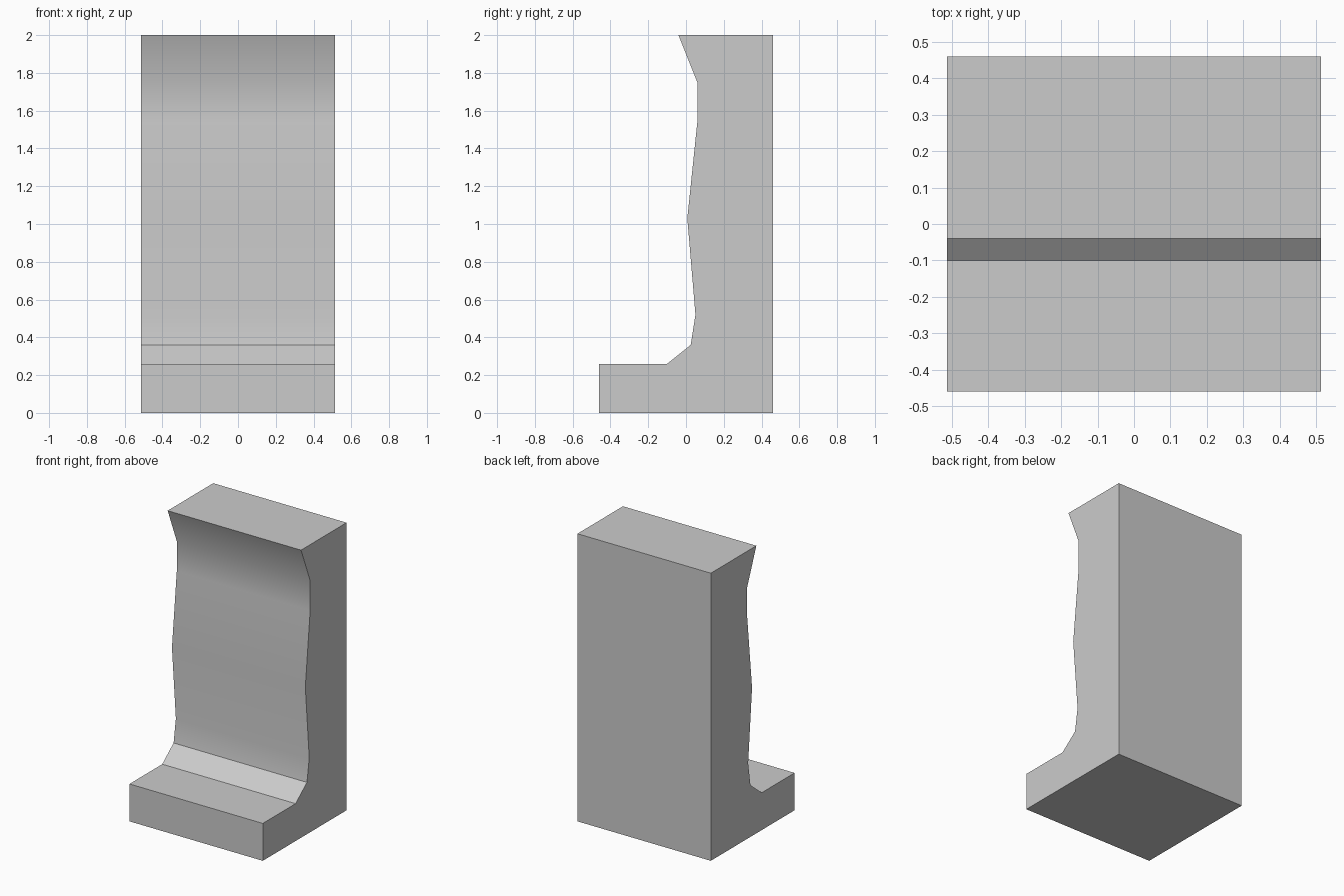
import bpy
import bmesh
from math import radians

cube = bpy.data.objects.get("Cube")
if cube:
    bpy.data.objects.remove(cube, do_unlink=True)

HALF_WIDTH = 0.513

# Side outline as (y, z): base, toe step, sloped fillet, wavy front, top, back
PROFILE = [(0.46, 0), (-0.46, 0), (-0.46, 0.26), (-0.10, 0.26), (0.025, 0.36),
           (0.05, 0.52), (0.007, 1.03), (0.06, 1.54), (0.06, 1.75),
           (-0.04, 2), (0.46, 2)]

# Plain grey material
grey = bpy.data.materials.new("plain_grey")
grey.use_nodes = True
colour = (0.6, 0.6, 0.6, 1)
grey.diffuse_color = colour
grey.node_tree.nodes["Principled BSDF"].inputs["Base Color"].default_value = colour

# Block: extrude the outline across the width
bm = bmesh.new()
outline = bm.faces.new([bm.verts.new((-HALF_WIDTH, y, z)) for y, z in PROFILE])
swept = bmesh.ops.extrude_face_region(bm, geom=[outline], use_keep_orig=True)
moved = [v for v in swept["geom"] if isinstance(v, bmesh.types.BMVert)]
bmesh.ops.translate(bm, verts=moved, vec=(2 * HALF_WIDTH, 0, 0))
bmesh.ops.recalc_face_normals(bm, faces=bm.faces)

mesh = bpy.data.meshes.new("wavy_front_block")
bm.to_mesh(mesh)
bm.free()
mesh.materials.append(grey)
block = bpy.data.objects.new("wavy_front_block", mesh)
bpy.context.collection.objects.link(block)

# Smooth the gentle waves, keep the outer edges sharp
bpy.context.view_layer.objects.active = block
block.select_set(True)
bpy.ops.object.shade_smooth_by_angle(angle=radians(30))
